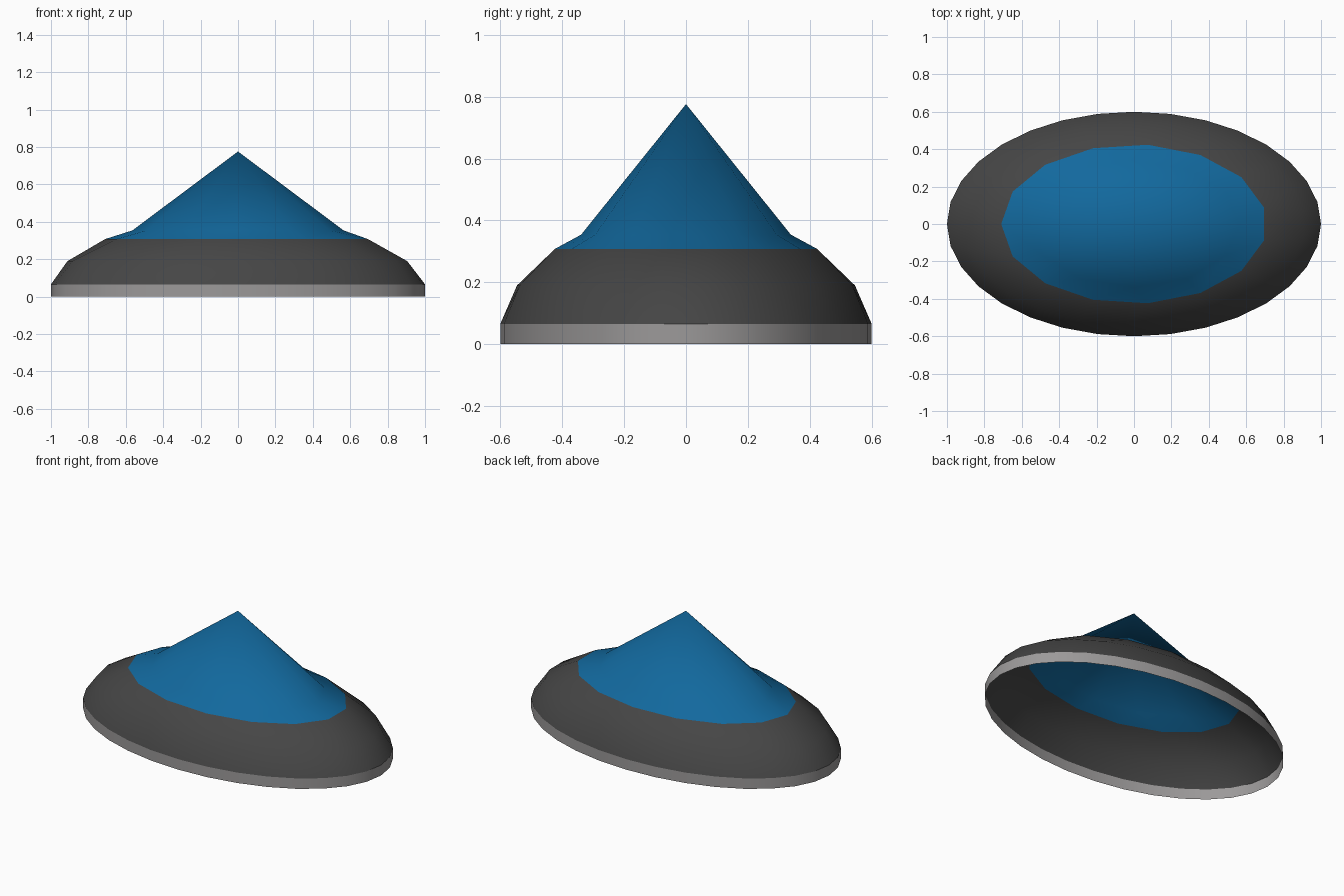
import bpy, bmesh, math

cube = bpy.data.objects.get("Cube")
if cube:
    bpy.data.objects.remove(cube, do_unlink=True)

DEPTH = 0.6      # y radius relative to x radius
RIM_TOP = 0.066


def material(name, rgb):
    m = bpy.data.materials.new(name)
    m.use_nodes = True
    m.diffuse_color = (*rgb, 1)
    m.node_tree.nodes["Principled BSDF"].inputs["Base Color"].default_value = (*rgb, 1)
    return m


light_grey = material("light grey", (0.33, 0.32, 0.32))
dark_grey = material("dark grey", (0.06, 0.06, 0.06))
blue = material("blue", (0.006, 0.14, 0.34))


def ring(bm, radius, z, sides):
    """Elliptical ring of vertices, starting at the right-hand tip."""
    angles = [math.pi - math.tau * i / sides for i in range(sides)]
    return [bm.verts.new((radius * math.cos(a), radius * DEPTH * math.sin(a), z))
            for a in angles]


def zip_rings(bm, low, high, mat):
    """Join two rings that may have different numbers of sides."""
    a, b = len(low), len(high)
    i = j = 0
    while i < a or j < b:
        p, q = low[i % a], high[j % b]
        if a == b:
            face = bm.faces.new((p, q, high[(j + 1) % b], low[(i + 1) % a]))
            i, j = i + 1, j + 1
        elif j >= b or (i < a and (i + 1) / a <= (j + 1) / b):
            face = bm.faces.new((p, q, low[(i + 1) % a]))
            i += 1
        else:
            face = bm.faces.new((p, q, high[(j + 1) % b]))
            j += 1
        face.material_index = mat


def finish(bm, name, mats):
    bmesh.ops.recalc_face_normals(bm, faces=bm.faces)
    if sum(f.normal.dot(f.calc_center_median()) for f in bm.faces) < 0:
        bmesh.ops.reverse_faces(bm, faces=bm.faces)
    for f in bm.faces:
        f.smooth = True
    mesh = bpy.data.meshes.new(name)
    bm.to_mesh(mesh)
    bm.free()
    for m in mats:
        mesh.materials.append(m)
    obj = bpy.data.objects.new(name, mesh)
    bpy.context.collection.objects.link(obj)
    return obj


# Upright rim band, open below
bm = bmesh.new()
zip_rings(bm, ring(bm, 1, 0, 32), ring(bm, 1, RIM_TOP, 32), 0)
finish(bm, "rim", [light_grey])

# Dome shell: grey skirt, blue shoulder and pointed blue top
bm = bmesh.new()
rings = [ring(bm, r, z, n) for r, z, n in (
    (1, RIM_TOP, 32), (0.912, 0.19, 25), (0.71, 0.308, 15), (0.565, 0.354, 12))]
for level, (low, high) in enumerate(zip(rings, rings[1:])):
    zip_rings(bm, low, high, 1 if level == 2 else 0)
apex = bm.verts.new((0, 0, 0.776))
top = rings[-1]
for p, q in zip(top, top[1:] + top[:1]):
    bm.faces.new((p, apex, q)).material_index = 1
finish(bm, "dome", [dark_grey, blue])
